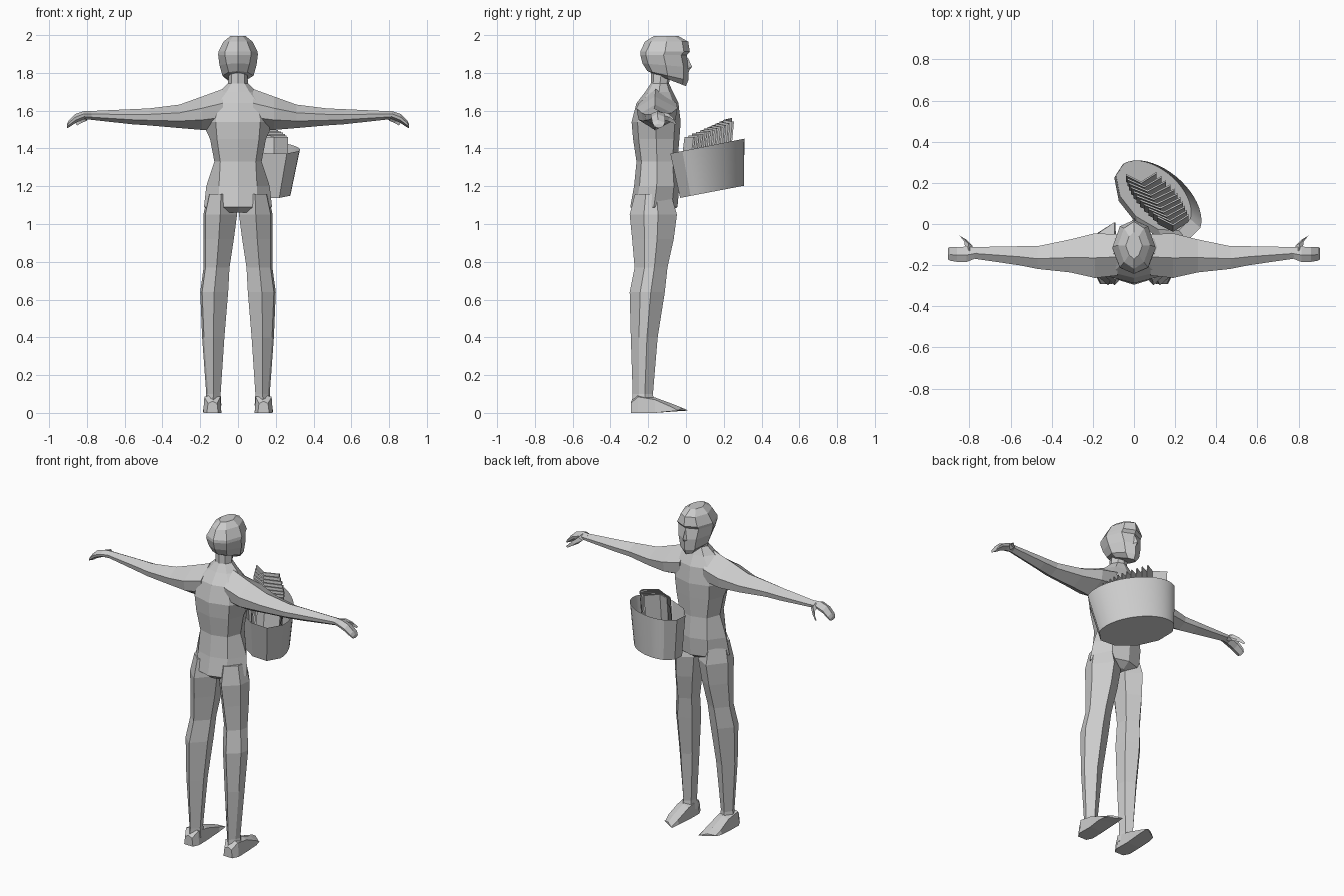
import bpy, bmesh, math
from mathutils import Vector

if "Cube" in bpy.data.objects:
    bpy.data.objects.remove(bpy.data.objects["Cube"])

grey = bpy.data.materials.new("plain_grey")
grey.diffuse_color = (0.6, 0.6, 0.6, 1)
grey.use_nodes = True
grey.node_tree.nodes["Principled BSDF"].inputs["Base Color"].default_value = grey.diffuse_color


def finish(name, bm, mirror=False):
    bmesh.ops.recalc_face_normals(bm, faces=bm.faces)
    me = bpy.data.meshes.new(name)
    bm.to_mesh(me)
    bm.free()
    me.materials.append(grey)
    ob = bpy.data.objects.new(name, me)
    bpy.context.collection.objects.link(ob)
    if mirror:
        ob.modifiers.new("mirror", 'MIRROR')
    return ob


def loft(name, rings, mirror=False, cap_start=True, cap_end=True):
    bm = bmesh.new()
    vs = [[bm.verts.new(p) for p in r] for r in rings]
    n = len(vs[0])
    for a, b in zip(vs, vs[1:]):
        for i in range(n):
            j = (i + 1) % n
            bm.faces.new((a[i], a[j], b[j], b[i]))
    if cap_start:
        bm.faces.new(vs[0])
    if cap_end:
        bm.faces.new(vs[-1])
    return finish(name, bm, mirror)


def body_ring(z, w, yb, yf, f=0.6, mid=0.5, inset=0.12, lift=0.0):
    """Eight-sided horizontal section; lift raises the front edge."""
    d = yf - yb
    half = [(0, yb), (f * w, yb + inset * d), (w, yb + mid * d),
            (f * w, yf - inset * d), (0, yf)]
    pts = half + [(-x, y) for x, y in half[3:0:-1]]
    return [(x, y, z + lift * (y - yb) / d) for x, y in pts]


def limb_ring(x0, x1, yb, yf, z):
    """Six-sided leg section."""
    xm, ym, d = (x0 + x1) / 2, (yb + yf) / 2, yf - yb
    return [(xm, yb, z), (x1 - .01, yb + .3 * d, z), (x1, ym + .1 * d, z),
            (xm + .01, yf, z), (x0 + .01, yf - .2 * d, z), (x0, ym - .1 * d, z)]


def arm_ring(x, yb, yf, z0, z1, skew=0.0):
    """Six-sided arm section standing across x."""
    d, h = yf - yb, z1 - z0
    return [(x - skew, yb + .45 * d, z0), (x, yb + .05 * d, z0 + .3 * h),
            (x, yb, z0 + .65 * h), (x + skew, yb + .45 * d, z1),
            (x, yf, z0 + .65 * h), (x, yf - .05 * d, z0 + .3 * h)]


# torso and neck
loft("torso", [body_ring(*r) for r in [
    (1.06, .10, -.255, -.09, .6),
    (1.09, .18, -.295, -.045, .55),
    (1.20, .168, -.275, -.035, .6),
    (1.33, .125, -.262, -.045, .75),
    (1.45, .148, -.28, -.035, .75),
    (1.54, .19, -.288, -.028, .62),
    (1.64, .19, -.262, -.04, .55),
    (1.70, .10, -.215, -.07, .6),
    (1.745, .052, -.185, -.09, .65),
    (1.83, .05, -.185, -.07, .65)]])

# head
loft("head", [body_ring(*r) for r in [
    (1.80, .05, -.185, .0, .6, .5, .1, -.07),
    (1.81, .082, -.205, .012, .6, .5, .12, -.05),
    (1.85, .098, -.23, .016, .62, .5, .12, -.02),
    (1.895, .105, -.242, .004, .66, .5, .12),
    (1.912, .104, -.242, .02, .66, .5, .12),
    (1.965, .078, -.218, .012, .62, .5, .14),
    (1.995, .04, -.17, -.04, .6, .5, .15)]])

# nose wedge
loft("nose", [[(.006, .0, 1.88), (-.006, .0, 1.88), (0, .01, 1.88)],
              [(.02, .0, 1.82), (-.02, .0, 1.82), (0, .032, 1.832)],
              [(.012, .0, 1.805), (-.012, .0, 1.805), (0, .01, 1.805)]])

# legs
loft("legs", [limb_ring(*r) for r in [
    (.02, .16, -.27, -.08, 1.16),
    (.005, .183, -.298, -.048, 1.05),
    (.022, .182, -.285, -.065, .92),
    (.045, .182, -.272, -.098, .77),
    (.052, .2, -.298, -.112, .64),
    (.072, .19, -.292, -.15, .40),
    (.092, .168, -.282, -.175, .10),
    (.088, .18, -.288, -.165, .04)]], mirror=True)

# feet, heel to toe
def foot_ring(y, x0, x1, z0, z1, turn=0.0):
    return [(x0, y + turn, z0), (x1, y - turn, z0), (x1 - .006, y - turn, z1),
            ((x0 + x1) / 2, y, z1 + .012), (x0 + .006, y + turn, z1)]

loft("feet", [foot_ring(*r) for r in [
    (-.292, .105, .165, 0, .05),
    (-.255, .088, .184, 0, .085),
    (-.165, .09, .182, .0, .07),
    (-.07, .088, .186, .008, .035, .015),
    (-.018, .09, .178, .012, .014, .026)]], mirror=True)

# arms with shoulder, elbow and wrist
loft("arms", [arm_ring(*r) for r in [
    (.08, -.25, -.05, 1.50, 1.715),
    (.19, -.262, -.045, 1.498, 1.675),
    (.31, -.235, -.075, 1.508, 1.632),
    (.47, -.218, -.108, 1.522, 1.612),
    (.56, -.2, -.108, 1.528, 1.608),
    (.78, -.168, -.112, 1.552, 1.598)]], mirror=True)

# hands, drooping at the fingers
loft("hands", [arm_ring(*r) for r in [
    (.765, -.165, -.113, 1.553, 1.598),
    (.815, -.185, -.11, 1.555, 1.598),
    (.86, -.184, -.112, 1.535, 1.583),
    (.895, -.178, -.112, 1.512, 1.55),
    (.905, -.17, -.118, 1.508, 1.53)]], mirror=True)

# thumbs
def thumb_ring(x, y, z, r):
    return [(x - r, y - r * .5, z), (x, y, z - r), (x + r, y + r * .5, z), (x, y, z + r)]

loft("thumbs", [thumb_ring(*r) for r in [
    (.80, -.13, 1.575, .02), (.805, -.095, 1.565, .02),
    (.83, -.068, 1.548, .014), (.852, -.055, 1.53, .008)]], mirror=True)

# oval basket: finely rounded outside, coarse panels on the body side
TURN = math.radians(-41)
ANGLES = [15 + 155 * i / 20 for i in range(21)] + [200, 235, 270, 305, 340]


def basket_ring(cx, cy, a, b, z, slope):
    pts = []
    for t in map(math.radians, ANGLES):
        u, v = a * math.cos(t), b * math.sin(t)
        x = cx + u * math.cos(TURN) - v * math.sin(TURN)
        y = cy + u * math.sin(TURN) + v * math.cos(TURN)
        pts.append((x, y, z + slope * (y - cy)))
    return pts

basket = loft("basket", [basket_ring(.095, .135, .215, .13, 1.17, .19),
                         basket_ring(.115, .11, .25, .15, 1.412, .2)], cap_end=False)
bpy.context.view_layer.objects.active = basket
basket.select_set(True)
bpy.ops.object.shade_smooth_by_angle(angle=math.radians(20))

# folded cards standing in the basket, stepping down along its length
bm = bmesh.new()
COUNT = 11
for i in range(COUNT):
    t = i / (COUNT - 1)
    c = Vector((.035 + .155 * t, .20 - .205 * t, 0))
    top, w, th = 1.56 - .10 * t, .075 + .025 * math.sin(math.pi * t), .009
    plan = [(-w, .02), (0, -.018), (w, .03), (w, .03 + th), (0, -.018 + th), (-w, .02 + th)]
    low = [bm.verts.new((c.x + x, c.y + y - .015, 1.22)) for x, y in plan]
    high = [bm.verts.new((c.x + x, c.y + y + .015, top - .12 * (x + w) * (1 - t)))
            for x, y in plan]
    bm.faces.new(low)
    bm.faces.new(high)
    for k in range(6):
        m = (k + 1) % 6
        bm.faces.new((low[k], low[m], high[m], high[k]))
finish("folded_cards", bm)
